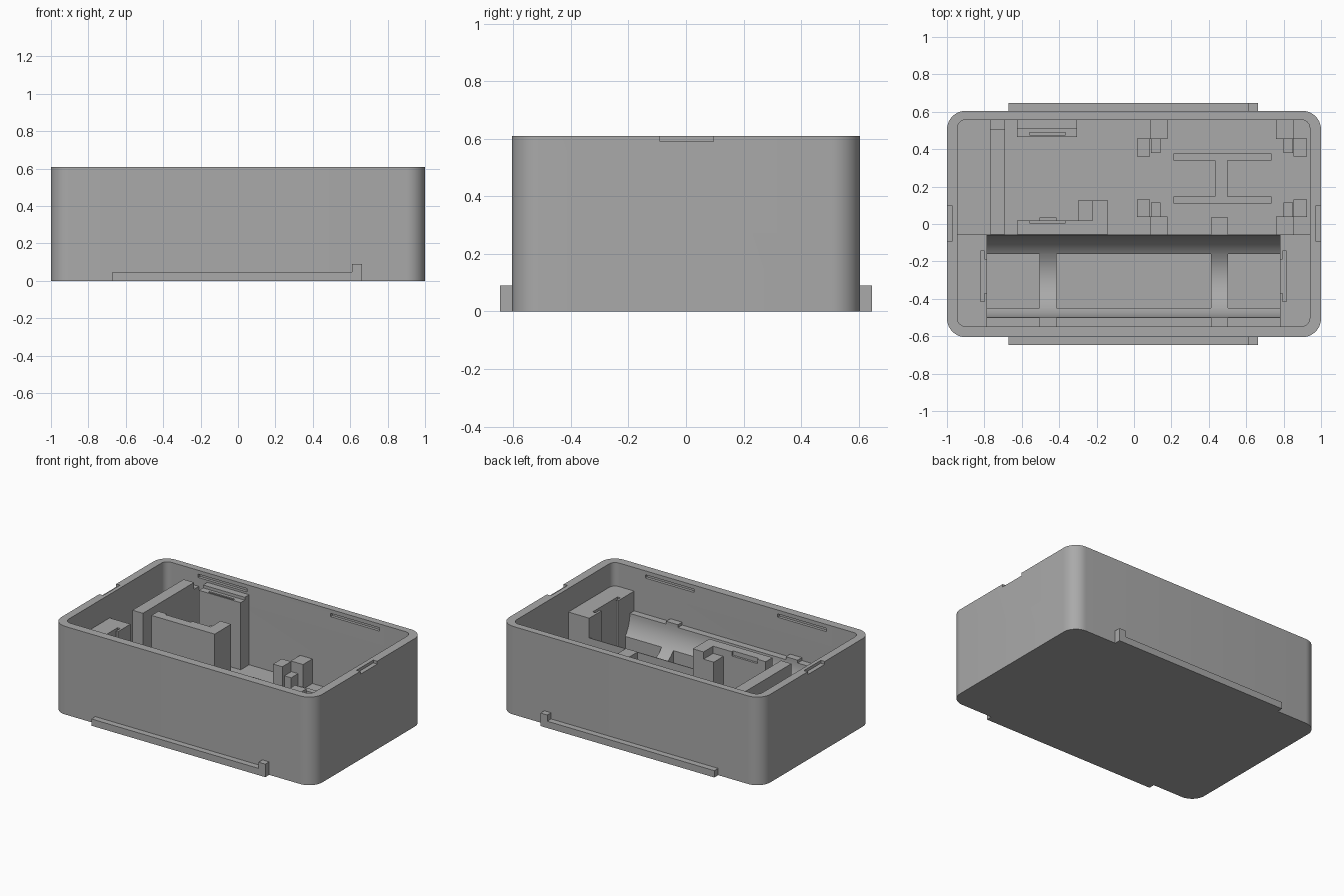
import bpy, bmesh, math
from mathutils import Matrix, Vector

if "Cube" in bpy.data.objects:
    bpy.data.objects.remove(bpy.data.objects["Cube"], do_unlink=True)

grey = bpy.data.materials.new("matte_grey")
grey.use_nodes = True
grey.diffuse_color = (0.4, 0.4, 0.4, 1)
grey.node_tree.nodes["Principled BSDF"].inputs["Base Color"].default_value = (0.4, 0.4, 0.4, 1)

FLOOR, TOP = 0.06, 0.61
X0, X1, Y0, Y1 = -0.945, 0.94, -0.547, 0.557   # cavity limits
SINK = 0.02                                     # overlap into walls and floor
WALL_Y = -0.055                                 # back of the cell holder


def add(name, bm):
    bmesh.ops.recalc_face_normals(bm, faces=bm.faces)
    mesh = bpy.data.meshes.new(name)
    bm.to_mesh(mesh)
    bm.free()
    obj = bpy.data.objects.new(name, mesh)
    bpy.context.collection.objects.link(obj)
    mesh.materials.append(grey)
    return obj


def box(name, x0, x1, y0, y1, z0, z1):
    bm = bmesh.new()
    size = Matrix.Diagonal((x1 - x0, y1 - y0, z1 - z0, 1))
    mid = Matrix.Translation(((x0 + x1) / 2, (y0 + y1) / 2, (z0 + z1) / 2))
    bmesh.ops.create_cube(bm, size=1, matrix=mid @ size)
    return add(name, bm)


def rounded_box(name, x0, x1, y0, y1, z0, z1, r, steps=10):
    bm = bmesh.new()
    corners = [(x1 - r, y1 - r), (x0 + r, y1 - r), (x0 + r, y0 + r), (x1 - r, y0 + r)]
    ring = []
    for i, (cx, cy) in enumerate(corners):
        for k in range(steps + 1):
            a = math.pi / 2 * (i + k / steps)
            ring.append(bm.verts.new((cx + r * math.cos(a), cy + r * math.sin(a), z0)))
    face = bm.faces.new(ring)
    out = bmesh.ops.extrude_face_region(bm, geom=[face])
    top = [v for v in out["geom"] if isinstance(v, bmesh.types.BMVert)]
    bmesh.ops.translate(bm, verts=top, vec=Vector((0, 0, z1 - z0)))
    return add(name, bm)


def activate(obj):
    bpy.ops.object.select_all(action="DESELECT")
    obj.select_set(True)
    bpy.context.view_layer.objects.active = obj


def cut(obj, *cutters):
    for c in cutters:
        c.hide_render = True
        activate(obj)
        mod = obj.modifiers.new("cut", "BOOLEAN")
        mod.operation, mod.solver, mod.object = "DIFFERENCE", "EXACT", c
        bpy.ops.object.modifier_apply(modifier=mod.name)
        bpy.data.objects.remove(c, do_unlink=True)


def smooth(obj):
    activate(obj)
    bpy.ops.object.shade_smooth_by_angle(angle=math.radians(30))


# Outer shell with cavity
shell = rounded_box("shell", -1, 1, -0.605, 0.605, 0, TOP, 0.1)
cut(shell, rounded_box("cavity", X0, X1, Y0, Y1, FLOOR, TOP + 0.1, 0.045))

# Pry notches in the short rims and snap grooves inside the long walls
for s in (-1, 1):
    a, b = sorted((s * 0.97, s * 1.1))
    cut(shell, box("notch", a, b, -0.09, 0.095, 0.59, TOP + 0.1))
    for y in (Y0, Y1):
        a, b = sorted((s * 0.32, s * 0.695))
        cut(shell, box("groove", a, b, y - 0.02, y + 0.02, 0.56, 0.583))
smooth(shell)

# Outer rails with end stops
for side, s in (("front", -1), ("back", 1)):
    a, b = sorted((s * 0.59, s * 0.647))
    box(side + "_rail", -0.67, 0.612, a, b, 0, 0.047)
    box(side + "_rail_stop", 0.61, 0.662, a, b, 0, 0.09)

# Cell cradle: round trough with flat pockets between its ribs
C0, C1, CY, CZ, R = -0.785, 0.78, -0.28, 0.31, 0.22
cradle = box("cell_cradle", C0, C1, Y0 - SINK, WALL_Y, FLOOR - SINK, CZ)
bm = bmesh.new()
bmesh.ops.create_cone(bm, cap_ends=True, segments=64, radius1=R, radius2=R, depth=2,
                      matrix=Matrix.Translation((0, CY, CZ)) @ Matrix.Rotation(math.pi / 2, 4, "Y"))
cut(cradle, add("trough", bm))
for a, b in ((C0 - 0.01, -0.505), (-0.415, 0.412), (0.502, C1 + 0.01)):
    cut(cradle, box("pocket", a, b, -0.45, -0.16, FLOOR, 0.25))
smooth(cradle)
for i, x in enumerate((-0.505, 0.412)):
    box(f"front_rib_{i}", x, x + 0.09, Y0 - SINK, -0.5, 0.28, 0.33)
    box(f"back_rib_{i}", x, x + 0.09, WALL_Y - 0.003, 0.035, FLOOR - SINK, CZ)

# Cradle end blocks with contact slots
for name, a, b, inner, s in (("right_end_block", X0 - SINK, C0, C0, -1),
                             ("left_end_block", C1, X1 + SINK, C1, 1)):
    block = box(name, a, b, Y0 - SINK, WALL_Y, FLOOR - SINK, 0.447)
    p, q = sorted((inner + s * 0.015, inner + s * 0.036))
    cut(block, box("slot", p, q, -0.415, -0.145, 0.1, 0.6))
    p, q = sorted((inner - s * 0.02, inner + s * 0.025))
    cut(block, box("slot_opening", p, q, -0.37, -0.19, 0.1, 0.6))

# Tall cross wall
box("cross_wall", -0.77, -0.69, WALL_Y, 0.505, FLOOR - SINK, 0.547)
box("cross_wall_foot", -0.77, -0.69, 0.5, Y1 + SINK, FLOOR - SINK, 0.5)

# Board holder, front half
holder = box("front_board_holder", -0.625, -0.14, WALL_Y, 0.02, FLOOR - SINK, 0.55)
cut(holder, box("front_clip_slot", -0.56, -0.365, 0.005, 0.03, 0.52, 0.6))
box("holder_return", -0.222, -0.14, 0.015, 0.125, FLOOR - SINK, 0.55)
box("holder_step", -0.3, -0.22, 0.015, 0.125, FLOOR - SINK, 0.5)

# Board holder, back half
box("back_board_holder", -0.625, -0.305, 0.51, Y1 + SINK, FLOOR - SINK, 0.545)
ledge = box("back_holder_ledge", -0.625, -0.305, 0.465, 0.512, FLOOR - SINK, 0.525)
cut(ledge, box("back_clip_slot", -0.56, -0.365, 0.475, 0.488, 0.49, 0.6))

# Corner posts and pins for the small circuit board
MX, MY = 0.47, 0.247
for sx in (-1, 1):
    for sy in (-1, 1):
        def post(name, x0, x1, y0, y1, z):
            xs = sorted((MX + sx * x0, MX + sx * x1))
            ys = sorted((MY + sy * y0, MY + sy * y1))
            tag = ("left" if sx > 0 else "right") + ("_back" if sy > 0 else "_front")
            box(f"{tag}_{name}", *xs, *ys, FLOOR - SINK, z)
        post("side_post", 0.384, 0.455, 0.115, 0.21, 0.225)
        post("wall_post", 0.29, 0.384, 0.208, 0.312, 0.23)
        post("pin", 0.328, 0.38, 0.132, 0.21, 0.157)

# Board support in the shape of two bars and a stem
for name, y in (("front_support_bar", 0.11), ("back_support_bar", 0.34)):
    box(name, 0.21, 0.735, y, y + 0.038, FLOOR - SINK, 0.12)
box("support_stem", 0.432, 0.5, 0.14, 0.345, FLOOR - SINK, 0.12)
